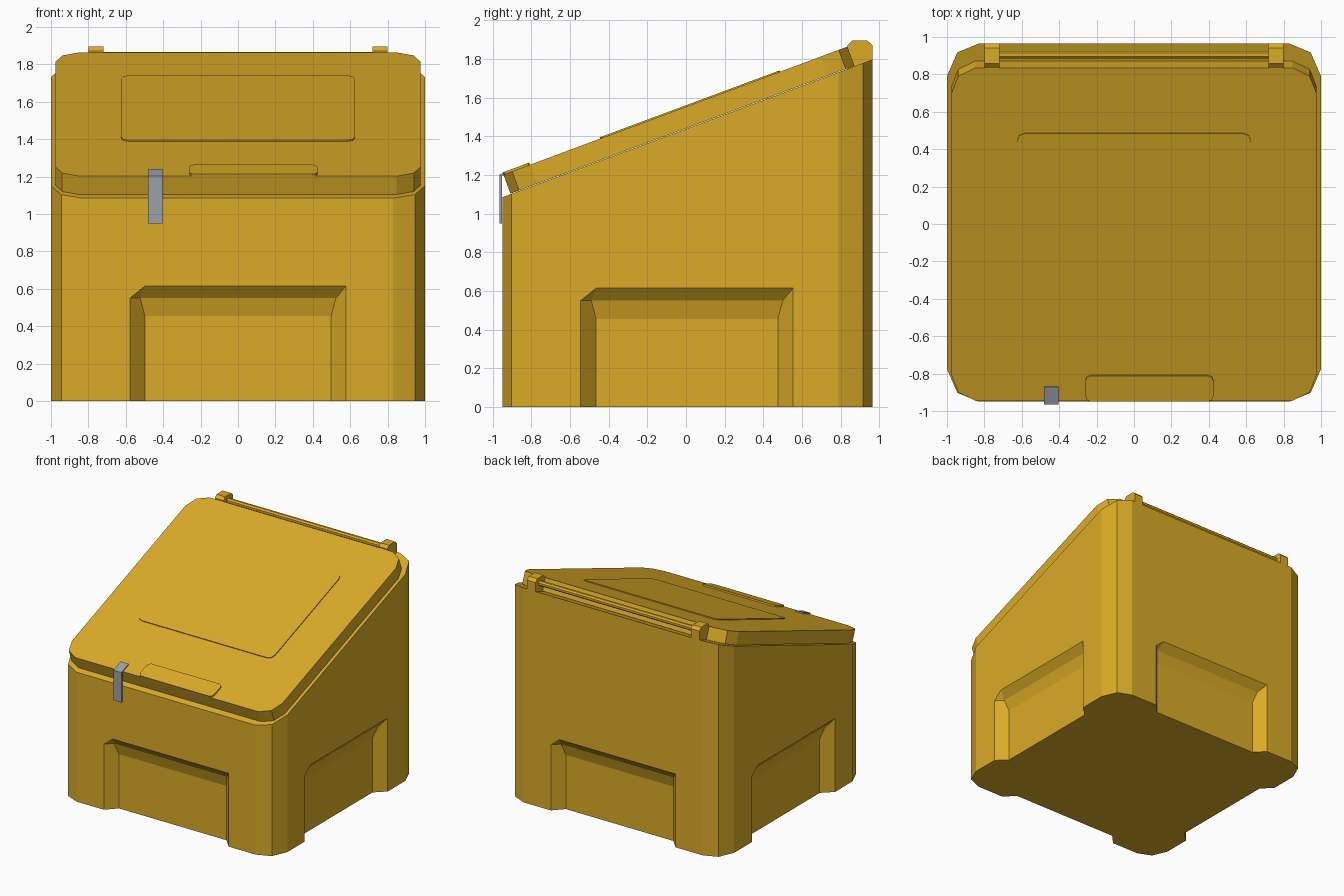
import bpy, bmesh, math
from mathutils import Matrix, Vector

old = bpy.data.objects.get("Cube")
if old:
    bpy.data.objects.remove(old, do_unlink=True)


def material(name, rgb):
    m = bpy.data.materials.new(name)
    m.use_nodes = True
    m.diffuse_color = (*rgb, 1)
    m.node_tree.nodes["Principled BSDF"].inputs["Base Color"].default_value = (*rgb, 1)
    return m


YELLOW = material("grit yellow", (0.71, 0.41, 0.02))
GREY = material("latch grey", (0.33, 0.35, 0.40))


def finish(name, bm, mat):
    bmesh.ops.recalc_face_normals(bm, faces=bm.faces)
    mesh = bpy.data.meshes.new(name)
    bm.to_mesh(mesh)
    bm.free()
    mesh.materials.append(mat)
    ob = bpy.data.objects.new(name, mesh)
    bpy.context.collection.objects.link(ob)
    return ob


def prism(name, points, direction, mat=YELLOW, matrix=None):
    """Extrude a planar loop of 3D points along a direction."""
    bm = bmesh.new()
    face = bm.faces.new([bm.verts.new(p) for p in points])
    new = bmesh.ops.extrude_face_region(bm, geom=[face])["geom"]
    bmesh.ops.translate(bm, vec=direction,
                        verts=[v for v in new if isinstance(v, bmesh.types.BMVert)])
    if matrix:
        bmesh.ops.transform(bm, matrix=matrix, verts=bm.verts)
    return finish(name, bm, mat)


def outline(w, front, back, mid, end):
    """Plan with two-step rounded corners; mid and end are corner insets."""
    a, b = mid
    c, d = end
    right = [(w - c, front), (w - a, front + b), (w, front + d),
             (w, back - d), (w - a, back - b), (w - c, back)]
    return right + [(-x, y) for x, y in reversed(right)]


# Body: rounded square column with a sloping top
SLOPE = 0.372
body = prism("bin_body", [(x, y, 0) for x, y in
             outline(1, -0.95, 0.965, (0.055, 0.048), (0.17, 0.175))], (0, 0, 2))
for v in body.data.vertices:
    if v.co.z > 1:
        v.co.z = 1.085 + SLOPE * (v.co.y + 0.95)


# Forklift recesses: bevelled pockets on all four sides
def recess(name, half, wall, angle, shift):
    mouth = [(-half, -0.05), (-half, 0.55), (-half + 0.08, 0.615),
             (half, 0.615), (half, -0.05)]
    pts = [(x, -wall - out, z) for out in (0.1, 0) for x, z in mouth]
    for depth, inset, top in ((0.055, 0.055, 0.55), (0.085, 0.08, 0.455)):
        pts += [(s * (half - inset), -wall + depth, z) for s in (-1, 1) for z in (-0.05, top)]
    bm = bmesh.new()
    for p in pts:
        bm.verts.new(p)
    hull = bmesh.ops.convex_hull(bm, input=bm.verts)
    spare = {v for v in hull["geom_interior"] if isinstance(v, bmesh.types.BMVert)}
    bmesh.ops.delete(bm, geom=list(spare), context="VERTS")
    bmesh.ops.dissolve_limit(bm, angle_limit=0.01, verts=bm.verts, edges=bm.edges)
    place = Matrix.Translation(shift) @ Matrix.Rotation(angle, 4, "Z")
    bmesh.ops.transform(bm, matrix=place, verts=bm.verts)
    cutter = finish(name, bm, YELLOW)
    cutter.hide_render = True
    mod = body.modifiers.new(name, "BOOLEAN")
    mod.operation = "DIFFERENCE"
    mod.solver = "EXACT"
    mod.object = cutter
    return cutter


quarter = math.pi / 2
cutters = [recess("front_recess", 0.578, 0.95, 0, (0, 0, 0)),
           recess("left_recess", 0.55, 1.0, quarter, (0, 0.005, 0)),
           recess("back_recess", 0.578, 0.965, 2 * quarter, (0, 0, 0)),
           recess("right_recess", 0.55, 1.0, -quarter, (0, 0.005, 0))]
bpy.context.view_layer.update()
cut = bpy.data.meshes.new_from_object(body.evaluated_get(bpy.context.evaluated_depsgraph_get()))
body.modifiers.clear()
body.data = cut
for c in cutters:
    bpy.data.objects.remove(c, do_unlink=True)

# Lid and its raised details share a frame tilted along the slope
TILT = math.atan(SLOPE)
LID = Matrix.Translation((0, -0.945, 1.202)) @ Matrix.Rotation(TILT, 4, "X")


def on_lid(name, plan, low, high):
    pts = [(x, (y + 0.945) / math.cos(TILT), low) for x, y in plan]
    return prism(name, pts, (0, 0, high - low), YELLOW, LID)


on_lid("lid", outline(0.977, -0.945, 0.835, (0.037, 0.045), (0.13, 0.14)), -0.105, 0)
on_lid("lid_panel", outline(0.625, -0.445, 0.487, (0.012, 0.012), (0.045, 0.045)), -0.01, 0.007)
tab = outline(0.342, -0.945, -0.808, (0.008, 0.008), (0.028, 0.028))
on_lid("lid_handle", [(x + 0.082, y) for x, y in tab], -0.02, 0.012)

# Hinge: two bevelled brackets and a rod
bracket = [(0.835, 1.72), (0.835, 1.872), (0.858, 1.895), (0.94, 1.895),
           (0.965, 1.872), (0.965, 1.78)]
for side, x in (("left", 0.72), ("right", -0.80)):
    prism(side + "_hinge_bracket", [(x, y, z) for y, z in bracket], (0.08, 0, 0))
bm = bmesh.new()
bmesh.ops.create_cone(bm, cap_ends=True, segments=8, radius1=0.022, radius2=0.022, depth=1.5,
                      matrix=Matrix.Translation((0, 0.905, 1.846))
                      @ Matrix.Rotation(quarter, 4, "Y") @ Matrix.Rotation(quarter / 4, 4, "Z"))
finish("hinge_rod", bm, YELLOW)

# Latch: thin bent strap over the lid edge
strap = [(-0.965, 0.95), (-0.965, 1.202), (-0.872, 1.24), (-0.868, 1.228),
         (-0.952, 1.196), (-0.952, 0.95)]
prism("latch_strap", [(-0.48, y, z) for y, z in strap], (0.075, 0, 0), GREY)
